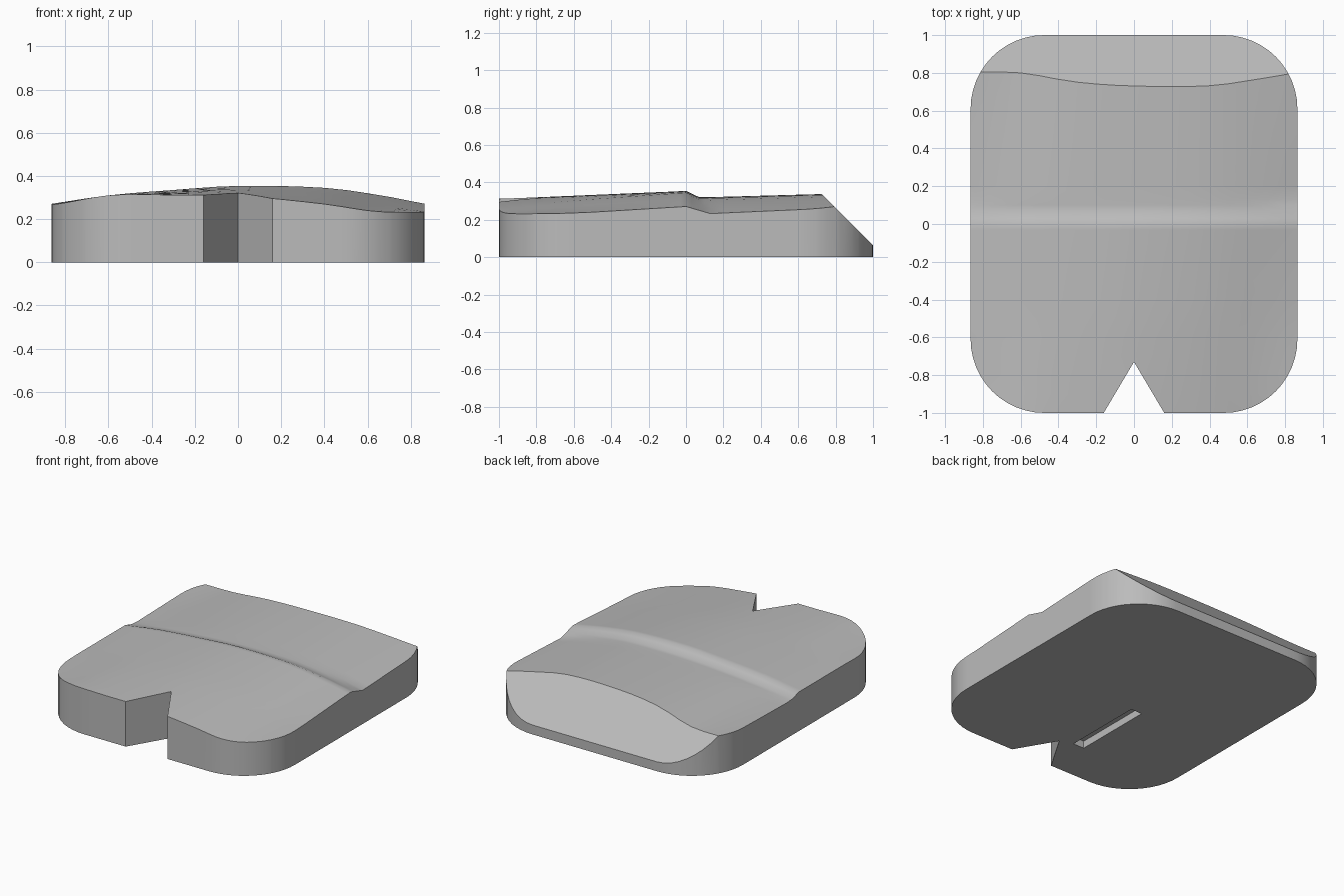
import bpy
import bmesh
from math import cos, sin, radians, pi
from mathutils import Vector

cube = bpy.data.objects.get("Cube")
if cube:
    bpy.data.objects.remove(cube, do_unlink=True)

HALF_X, HALF_Y, RADIUS = 0.865, 1.0, 0.39

# Plain grey for the whole slab
grey = bpy.data.materials.new("plain_grey")
grey.use_nodes = True
colour = (0.5, 0.5, 0.5, 1)
grey.diffuse_color = colour
grey.node_tree.nodes["Principled BSDF"].inputs["Base Color"].default_value = colour

# Cross-sections of the domed top, each a height per column
COLUMNS = [-0.87, -0.6, -0.3, 0, 0.4, 0.65, 0.87]
SECTIONS = [
    (-1.0, [0.26, 0.31, 0.312, 0.308, 0.27, 0.232, 0.22]),
    (-0.5, [0.27, 0.305, 0.325, 0.333, 0.31, 0.27, 0.24]),
    (0.0, [0.27, 0.31, 0.335, 0.354, 0.345, 0.312, 0.27]),
    (0.07, [0.25, 0.28, 0.305, 0.32, 0.316, 0.285, 0.25]),
    (0.13, [0.245, 0.28, 0.306, 0.32, 0.315, 0.28, 0.232]),
    (0.8, [0.26, 0.265, 0.315, 0.336, 0.335, 0.3, 0.262]),
    (1.0, [0.26, 0.265, 0.315, 0.336, 0.335, 0.3, 0.262]),
]


def across(values, x):
    """Smooth curve through one cross-section."""
    last = len(COLUMNS) - 1
    i = max(k for k in range(last) if COLUMNS[k] <= x or k == 0)

    def slope(k):
        a, b = max(k - 1, 0), min(k + 1, last)
        return (values[b] - values[a]) / (COLUMNS[b] - COLUMNS[a])

    w = COLUMNS[i + 1] - COLUMNS[i]
    t = (x - COLUMNS[i]) / w
    s = t * t * (3 - 2 * t)
    bend = t * (1 - t) * w * ((1 - t) * slope(i) - t * slope(i + 1))
    return values[i] * (1 - s) + values[i + 1] * s + bend


def height(x, y):
    for (y0, low), (y1, high) in zip(SECTIONS, SECTIONS[1:]):
        if y <= y1 + 1e-6:
            t = (y - y0) / (y1 - y0)
            return across(low, x) * (1 - t) + across(high, x) * t
    return across(SECTIONS[-1][1], x)


def cut(bm, point, normal, **options):
    geom = bm.verts[:] + bm.edges[:] + bm.faces[:]
    return bmesh.ops.bisect_plane(bm, geom=geom, dist=1e-5, plane_co=point,
                                  plane_no=normal, **options)


def make_object(bm, name):
    mesh = bpy.data.meshes.new(name)
    bm.to_mesh(mesh)
    bm.free()
    mesh.materials.append(grey)
    obj = bpy.data.objects.new(name, mesh)
    bpy.context.collection.objects.link(obj)
    return obj


# Rounded outline with a V notch in the front edge
outline = [(0.16, -1), (0, -0.73), (-0.16, -1)]
for start, sx, sy in ((270, -1, -1), (180, -1, 1), (90, 1, 1), (0, 1, -1)):
    for k in range(13):
        a = radians(start - k * 90 / 12)
        outline.append((sx * (HALF_X - RADIUS) + RADIUS * cos(a),
                        sy * (HALF_Y - RADIUS) + RADIUS * sin(a)))

bm = bmesh.new()
face = bm.faces.new([bm.verts.new((x, y, 0)) for x, y in outline])
extruded = bmesh.ops.extrude_face_region(bm, geom=[face])["geom"]
for v in extruded:
    if isinstance(v, bmesh.types.BMVert):
        v.co.z = 1
bmesh.ops.recalc_face_normals(bm, faces=bm.faces[:])

# Slice into a grid so the top can follow the sections
for k in range(-8, 9):
    cut(bm, (k / 10, 0, 0), (1, 0, 0))
for y in [k / 10 for k in range(-9, 10)] + [0.03, 0.07, 0.13, -0.03]:
    cut(bm, (0, y, 0), (0, 1, 0))
for v in bm.verts:
    if v.co.z > 0.5:
        v.co.z = height(v.co.x, v.co.y)

# Flatten the underside to a single face and triangulate the dome
bmesh.ops.dissolve_faces(bm, faces=[f for f in bm.faces
                                    if all(v.co.z < 1e-4 for v in f.verts)])
bmesh.ops.triangulate(bm, faces=[f for f in bm.faces
                                 if all(v.co.z > 0.1 for v in f.verts)])

# Sloping chamfer along the back
sliced = cut(bm, (0, 1, 0.065), (0, 1, 1), clear_outer=True)
rim = [e for e in bm.edges if e.is_boundary]
bmesh.ops.contextual_create(bm, geom=rim)
bmesh.ops.recalc_face_normals(bm, faces=bm.faces[:])
slab = make_object(bm, "notched_slab")

# Shallow slot in the underside
bm = bmesh.new()
bmesh.ops.create_cube(bm, size=1)
for v in bm.verts:
    v.co = Vector((-0.133 + v.co.x * 0.084, -0.417 + v.co.y * 0.565, v.co.z * 0.1))
cutter = make_object(bm, "slot_cutter")
cutter.hide_render = True
cutter.hide_viewport = True
slot = slab.modifiers.new("slot", "BOOLEAN")
slot.operation = "DIFFERENCE"
slot.solver = "EXACT"
slot.object = cutter

# Smooth shading with crisp edges
bpy.context.view_layer.objects.active = slab
slab.select_set(True)
bpy.ops.object.modifier_apply(modifier=slot.name)
bpy.data.objects.remove(cutter, do_unlink=True)
bpy.ops.object.shade_smooth_by_angle(angle=radians(30))
